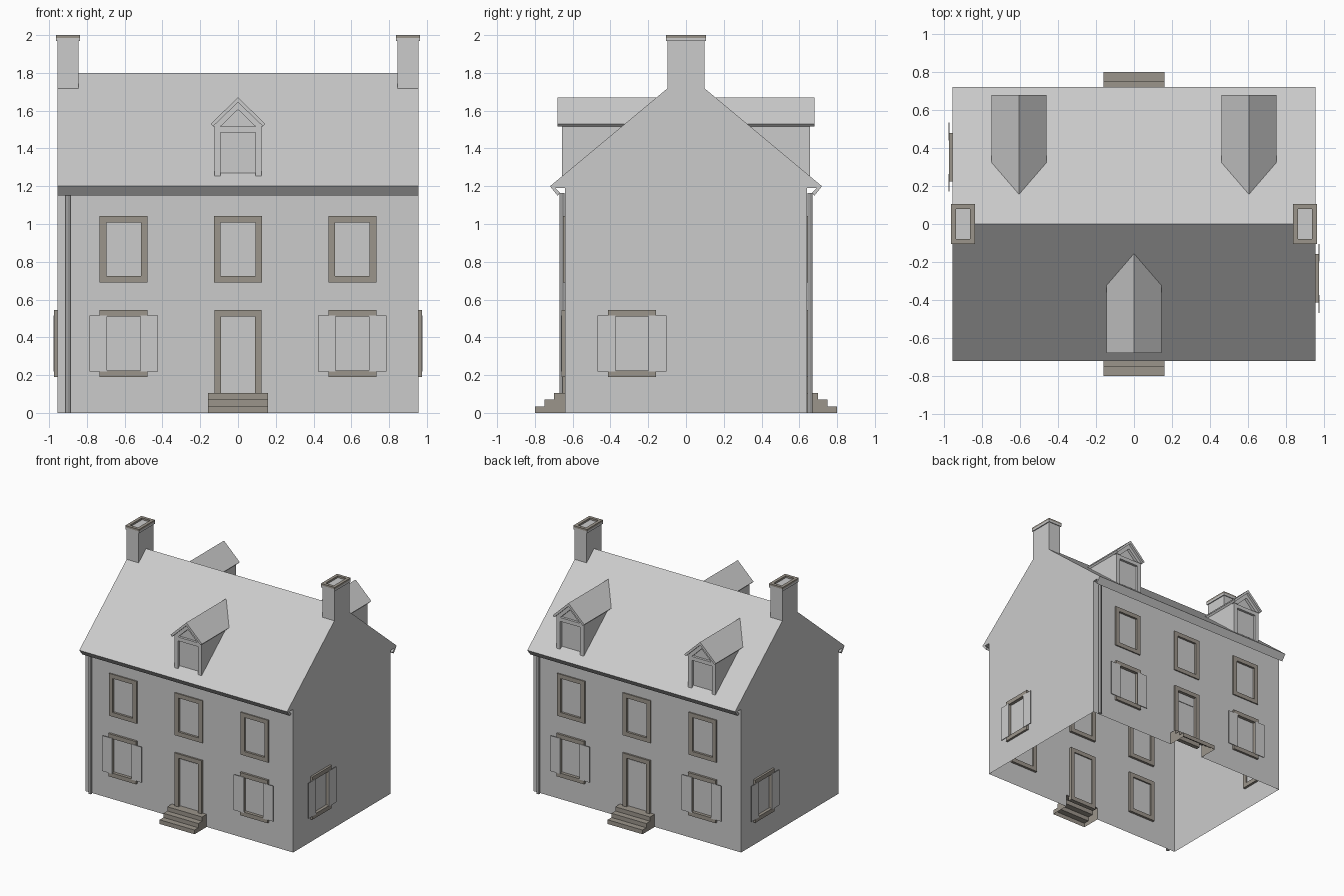
import bpy, bmesh, math
from mathutils import Matrix, Vector

if "Cube" in bpy.data.objects:
    bpy.data.objects.remove(bpy.data.objects["Cube"])

X, Y = 0.955, 0.64           # half size of the walls
RIDGE, SLOPE = 1.8, 0.6 / 0.72

trim = bpy.data.materials.new("trim_brown")
trim.diffuse_color = (0.33, 0.30, 0.26, 1)
trim.use_nodes = True
trim.node_tree.nodes["Principled BSDF"].inputs["Base Color"].default_value = trim.diffuse_color


def make(name, verts, faces, M=None, mat=None):
    bm = bmesh.new()
    vs = [bm.verts.new(v) for v in verts]
    for f in faces:
        bm.faces.new([vs[i] for i in f])
    bmesh.ops.remove_doubles(bm, verts=bm.verts, dist=1e-5)
    if M:
        bm.transform(M)
    bmesh.ops.recalc_face_normals(bm, faces=bm.faces)
    me = bpy.data.meshes.new(name)
    bm.to_mesh(me)
    bm.free()
    ob = bpy.data.objects.new(name, me)
    bpy.context.collection.objects.link(ob)
    if mat:
        me.materials.append(mat)
    return ob


def prism(name, a, b, M=None, mat=None, skip=(), caps=(True, True)):
    """Join two matching 3D loops, with end caps; skip leaves sides open."""
    n = len(a)
    faces = [(i, (i + 1) % n, n + (i + 1) % n, n + i) for i in range(n) if i not in skip]
    if caps[0]:
        faces.append(tuple(range(n)))
    if caps[1]:
        faces.append(tuple(range(n, 2 * n)))
    return make(name, list(a) + list(b), faces, M, mat)


def rect(u0, u1, z0, z1, y):
    return [(u0, y, z0), (u1, y, z0), (u1, y, z1), (u0, y, z1)]


def box(name, u0, u1, y0, y1, z0, z1, M=None, mat=None):
    return prism(name, rect(u0, u1, z0, z1, y0), rect(u0, u1, z0, z1, y1), M, mat)


def ring(name, u0, u1, z0, z1, w, d0, d1, M, mat=None):
    """Rectangular frame of width w, from depth d0 to d1 outward (-y)."""
    o, i = (u0, u1, z0, z1), (u0 + w, u1 - w, z0 + w, z1 - w)
    v = rect(*o, -d0) + rect(*o, -d1) + rect(*i, -d1) + rect(*i, -d0)
    f = [(4 * r + k, 4 * r + (k + 1) % 4, 4 * ((r + 1) % 4) + (k + 1) % 4, 4 * ((r + 1) % 4) + k)
         for r in range(4) for k in range(4)]
    return make(name, v, f, M, mat)


def wall(name, half, top, holes, M):
    """Single sheet wall with rectangular openings."""
    us = sorted({-half, half} | {u for h in holes for u in h[:2]})
    zs = sorted({0, top} | {z for h in holes for z in h[2:]})
    verts = [(u, 0, z) for z in zs for u in us]
    faces, n = [], len(us)
    for j in range(len(zs) - 1):
        for i in range(n - 1):
            cu, cz = (us[i] + us[i + 1]) / 2, (zs[j] + zs[j + 1]) / 2
            if not any(h[0] < cu < h[1] and h[2] < cz < h[3] for h in holes):
                k = j * n + i
                faces.append((k, k + 1, k + n + 1, k + n))
    make(name, verts, faces, M)


def window(u, z0, z1, M, shutters):
    a, w, d = 0.127, 0.035, 0.018 if shutters else 0.01
    ring("window_frame", u - a, u + a, z0, z1, w, -0.02, d, M, trim)
    make("window_pane", rect(u - a + w, u + a - w, z0 + w, z1 - w, 0.008), [(0, 1, 2, 3)], M)
    if shutters:
        for s in (-1, 1):
            lo, hi = sorted((u + s * 0.088, u + s * 0.182))
            box("shutter", lo, hi, -0.017, -0.022, z0 + 0.03, z1 - 0.03, M)
    return (u - a, u + a, z0, z1)


def door(M):
    ring("door_frame", -0.125, 0.125, 0.07, 0.545, 0.035, -0.02, 0.015, M, trim)
    make("door_panel", rect(-0.09, 0.09, 0.105, 0.51, 0.01), [(0, 1, 2, 3)], M)
    box("door_light", -0.077, 0.077, 0.01, 0.005, 0.43, 0.497, M)
    # hollow steps, open underneath and against the wall
    p = [(0, .105), (.06, .105), (.06, .07), (.11, .07), (.11, .035), (.16, .035), (.16, 0), (0, 0)]
    prism("steps", [(-.16, -d, z) for d, z in p], [(.16, -d, z) for d, z in p], M, trim, skip=(6, 7))
    return [(-0.125, 0.125, 0.07, 0.545), (-0.16, 0.16, 0, 0.105)]


def downpipe(M):
    c = [(-0.9 + 0.014 * math.cos(t), -0.016 + 0.014 * math.sin(t))
         for t in (k * math.pi / 4 for k in range(8))]
    prism("downpipe", [(x, y, 0) for x, y in c], [(x, y, 1.165) for x, y in c], M)


def dormer(M):
    """Dormer facing -y; everything runs back to the main roof plane."""
    def back(p):
        return [(x, -(RIDGE - z) / SLOPE, z) for x, z in p]

    def front(p, y):
        return [(x, y, z) for x, z in p]
    body = [(-.125, 1.271), (.125, 1.271), (.125, 1.535), (0, 1.655), (-.125, 1.535)]
    prism("dormer_body", front(body, -.636), back(body), M, skip=(0,), caps=(True, False))
    roof = [(-.145, 1.53), (0, 1.67), (.145, 1.53), (.132, 1.517), (0, 1.644), (-.132, 1.517)]
    prism("dormer_roof", front(roof, -.68), back(roof), M, caps=(True, False))
    band = [(-.132, 1.517), (0, 1.644), (.132, 1.517), (.092, 1.517), (0, 1.606), (-.092, 1.517)]
    prism("dormer_gable_trim", front(band, -.66), front(band, -.636), M)
    box("dormer_lintel", -.125, .125, -.656, -.636, 1.485, 1.517, M)
    for s in (-1, 1):
        lo, hi = sorted((s * .092, s * .125))
        box("dormer_post", lo, hi, -.656, -.636, 1.252, 1.485, M)


# front and back walls share one layout turned half round
for name, ang in (("front_wall", 0), ("back_wall", math.pi)):
    R = Matrix.Rotation(ang, 4, 'Z')
    M = R @ Matrix.Translation((0, -Y, 0))
    holes = [window(u, 0.69, 1.042, M, False) for u in (-0.605, 0, 0.605)]
    holes += [window(u, 0.19, 0.545, M, True) for u in (-0.605, 0.605)]
    holes += door(M)
    wall(name, X, 1.15, holes, M)
    downpipe(M)

# side walls with one shuttered window each
for name, ang, u in (("right_wall", math.pi / 2, -0.286), ("left_wall", -math.pi / 2, -0.352)):
    M = Matrix.Rotation(ang, 4, 'Z') @ Matrix.Translation((0, -X, 0))
    wall(name, Y, 1.15, [window(u, 0.19, 0.545, M, True)], M)

# main roof with gables and hooked eaves, open below
half = [(.64, 1.15), (.64, 1.19), (.692, 1.19), (.667, 1.165), (.68, 1.15), (.72, 1.2)]
prof = half + [(0, RIDGE)] + [(-y, z) for y, z in reversed(half)]
prism("main_roof", [(-X, y, z) for y, z in prof], [(X, y, z) for y, z in prof],
      skip=(len(prof) - 1,))

# dormers: one in front, two behind
dormer(Matrix())
for x in (-0.605, 0.605):
    dormer(Matrix.Translation((x, 0, 0)) @ Matrix.Rotation(math.pi, 4, 'Z'))

# chimneys flush with the gables
for s in (-1, 1):
    lo, hi = sorted((s * 0.845, s * X))
    box("chimney", lo, hi, -0.098, 0.098, 1.717, 1.97)
    lo, hi = lo - 0.008, hi + 0.008
    box("chimney_cap", lo, hi, -0.105, 0.105, 1.968, 1.985)
    # raised rim: the frame laid flat
    M = Matrix.Rotation(math.pi / 2, 4, 'X') @ Matrix.Rotation(math.pi, 4, 'X')
    ring("chimney_rim", lo, hi, -0.105, 0.105, 0.026, 1.985, 2.0, M, trim)
